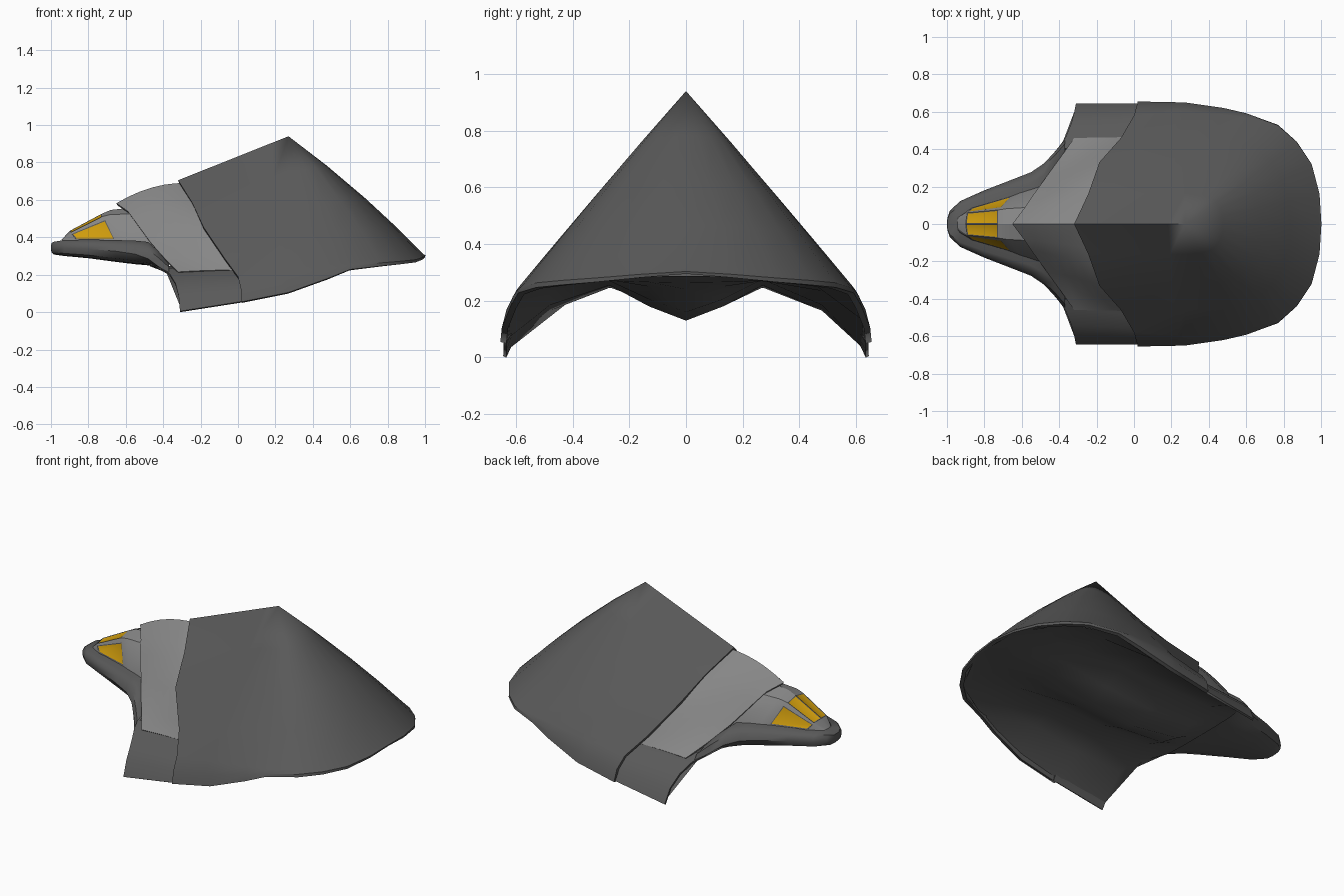
import bpy, bmesh, math
from mathutils import Vector


def material(name, rgb):
    m = bpy.data.materials.new(name)
    m.diffuse_color = (*rgb, 1)
    return m


DARK = material("dark grey plating", (0.10, 0.10, 0.10))
LIGHT = material("light grey plating", (0.24, 0.24, 0.24))
GOLD = material("gold glass", (0.62, 0.33, 0.004))


def lerp(a, b, t):
    return Vector(a).lerp(Vector(b), t)


def loft(name, cols, mats, thick=0.0, centre=(0, 0, 0.3), angle=35, rule=None, inset=0):
    """Skin columns of half-section points, mirrored over y = 0."""
    bm = bmesh.new()
    half = []
    for i in range(len(cols) - 1):
        for j in range(len(cols[0]) - 1):
            q = [Vector(cols[i][j]), Vector(cols[i + 1][j]),
                 Vector(cols[i + 1][j + 1]), Vector(cols[i][j + 1])]
            half.append((q, rule(i, j) if rule else 0))
    # face the surface away from the centre
    score = 0
    for q, _ in half:
        n = (q[2] - q[0]).cross(q[3] - q[1])
        score += n.dot((q[0] + q[1] + q[2] + q[3]) / 4 - Vector(centre))
    for s in (1, -1):
        for q, mi in half:
            vs = [bm.verts.new((p.x, p.y * s, p.z)) for p in q]
            if (score < 0) != (s < 0):
                vs.reverse()
            bm.faces.new(vs).material_index = mi
    bmesh.ops.remove_doubles(bm, verts=bm.verts, dist=0.0005)
    if inset:
        glass = [f for f in bm.faces if f.material_index == 1]
        rim = bmesh.ops.inset_individual(bm, faces=glass, thickness=inset, depth=-0.002)
        for f in rim["faces"]:
            f.material_index = 2
    bm.edges.index_update()
    borders = [e.index for e in bm.edges if e.is_boundary]
    me = bpy.data.meshes.new(name)
    bm.to_mesh(me)
    bm.free()
    for m in mats:
        me.materials.append(m)
    me.shade_smooth()
    me.set_sharp_from_angle(angle=math.radians(angle))
    for i in borders:
        me.edges[i].use_edge_sharp = True
    ob = bpy.data.objects.new(name, me)
    bpy.context.collection.objects.link(ob)
    if thick:
        mod = ob.modifiers.new("thickness", "SOLIDIFY")
        mod.thickness = thick
        mod.offset = -1
    return ob


# Main shell: front edge, then a fan of columns around the apex
apex = (0.27, 0, 0.94)
ts = (0, 0.27, 0.55, 0.77, 1)
front = [(-0.32, 0, 0.705), (-0.245, 0.16, 0.585), (-0.185, 0.33, 0.455),
         (-0.07, 0.46, 0.285), (0.0, 0.58, 0.19), (0.015, 0.635, 0.125), (0.02, 0.655, 0.055)]
fan = [((0.27, 0.60, 0.235), (0.27, 0.65, 0.105)),
       ((0.47, 0.585, 0.255), (0.48, 0.62, 0.18)),
       ((0.59, 0.57, 0.262), (0.60, 0.592, 0.228)),
       ((0.755, 0.515, 0.28), (0.77, 0.53, 0.247)),
       ((0.855, 0.43, 0.288), (0.87, 0.44, 0.256)),
       ((0.935, 0.315, 0.295), (0.95, 0.32, 0.266)),
       ((0.978, 0.16, 0.305), (0.99, 0.16, 0.282)),
       ((0.988, 0, 0.312), (1.0, 0, 0.295))]
shell = [front]
for k, (sh, rim) in enumerate(fan):
    col = []
    for t in ts:
        p = lerp(apex, sh, t)
        bulge = 0.025 * 4 * t * (1 - t) * min(1, k / 3)
        col.append(p + Vector((bulge * 0.6, 0, bulge * 0.6)))
    edge = lerp(sh, rim, 0.5) + (Vector(rim) - Vector((0.2, 0, rim[2]))).normalized() * 0.008
    shell.append(col + [edge, Vector(rim)])
# extra column between front edge and apex keeps the front flanks flat
shell.insert(1, [lerp(p, q, 0.85) for p, q in zip(shell[0], shell[1])])
loft("main_shell", shell, [DARK], 0.022, (0.1, 0, 0.25), 32)

# Light collar between cockpit and shell
a = [(-0.65, 0, 0.582), (-0.59, 0.08, 0.54), (-0.55, 0.14, 0.485),
     (-0.47, 0.25, 0.375), (-0.39, 0.36, 0.285), (-0.32, 0.46, 0.215)]
b = [(-0.27, 0, 0.69), (-0.22, 0.13, 0.595), (-0.17, 0.22, 0.53),
     (-0.13, 0.33, 0.435), (-0.04, 0.42, 0.295), (-0.02, 0.465, 0.225)]
collar = []
for i in range(7):
    t = i / 6
    collar.append([lerp(p, q, t) + Vector((0, 0, 0.03 * 4 * t * (1 - t) * (1 - p[1] / 0.5)))
                   for p, q in zip(a, b)])
loft("collar", collar, [LIGHT], 0.015, (-0.3, 0, 0.2), 32)

# Drooping wing panels
a = [(-0.41, 0.40, 0.235), (-0.365, 0.465, 0.205), (-0.335, 0.54, 0.155),
     (-0.318, 0.605, 0.09), (-0.31, 0.645, 0.005)]
b = [(0.04, 0.43, 0.245), (0.04, 0.49, 0.215), (0.04, 0.56, 0.175),
     (0.04, 0.61, 0.12), (0.04, 0.643, 0.06)]
loft("wing_panels", [a, [lerp(p, q, 0.5) for p, q in zip(a, b)], b],
     [DARK], 0.012, (-0.15, 0.3, 0), 40)

# Nose hull: x, half width, bottom, widest and top heights
hull = [[(-1.0, 0, 0.345)] * 7]
for x, w, zb, zm, zt in [(-0.998, 0.03, 0.32, 0.345, 0.368), (-0.985, 0.07, 0.308, 0.343, 0.376),
                         (-0.93, 0.122, 0.30, 0.342, 0.385), (-0.8, 0.18, 0.288, 0.338, 0.388),
                         (-0.65, 0.238, 0.268, 0.325, 0.385), (-0.55, 0.277, 0.256, 0.31, 0.382),
                         (-0.48, 0.325, 0.25, 0.285, 0.375), (-0.42, 0.39, 0.25, 0.24, 0.322),
                         (-0.37, 0.45, 0.25, 0.21, 0.262)]:
    hull.append([(x, 0, zb), (x, w * 0.6, zb + 0.004), (x, w * 0.9, (zb * 2 + zm) / 3),
                 (x, w, zm), (x, w * 0.95, (zm + zt) / 2 + 0.005), (x, w * 0.8, zt), (x, 0, zt)])
loft("nose_hull", hull, [DARK], 0, (-0.7, 0, 0.335), 45)

# Cockpit with inset gold panes
cab = [[(-0.945, 0, 0.385), (-0.942, 0.025, 0.385), (-0.94, 0.035, 0.383), (-0.935, 0.045, 0.38), (-0.935, 0.05, 0.36)],
       [(-0.9, 0, 0.434), (-0.892, 0.06, 0.427), (-0.888, 0.066, 0.418), (-0.865, 0.086, 0.388), (-0.86, 0.09, 0.36)],
       [(-0.728, 0, 0.526), (-0.728, 0.075, 0.51), (-0.71, 0.09, 0.492), (-0.662, 0.145, 0.39), (-0.66, 0.15, 0.36)],
       [(-0.68, 0, 0.546), (-0.68, 0.082, 0.522), (-0.66, 0.1, 0.495), (-0.61, 0.165, 0.39), (-0.61, 0.17, 0.36)],
       [(-0.56, 0, 0.56), (-0.55, 0.09, 0.525), (-0.52, 0.125, 0.49), (-0.42, 0.225, 0.385), (-0.42, 0.23, 0.33)]]
loft("cockpit", cab, [LIGHT, GOLD, DARK], 0, (-0.7, 0, 0.35), 25,
     lambda i, j: 1 if i == 1 and j in (0, 2) else 0, 0.007)

# Belly: keel ridge, side hollows and wing underside
belly = [(-0.47, (0, 0.245), (0.13, 0.245), (0.27, 0.25), (0.30, 0.258), (0.33, 0.265)),
         (-0.38, (0, 0.21), (0.13, 0.222), (0.27, 0.246), (0.38, 0.222), (0.44, 0.205)),
         (-0.305, (0, 0.17), (0.13, 0.2), (0.27, 0.247), (0.48, 0.165), (0.638, 0.02)),
         (0.0, (0, 0.13), (0.13, 0.18), (0.27, 0.255), (0.48, 0.185), (0.635, 0.062)),
         (0.3, (0, 0.16), (0.13, 0.205), (0.27, 0.275), (0.48, 0.235), (0.632, 0.125)),
         (0.6, (0, 0.24), (0.13, 0.25), (0.27, 0.27), (0.45, 0.26), (0.575, 0.235)),
         (0.85, (0, 0.264), (0.13, 0.266), (0.25, 0.27), (0.36, 0.268), (0.44, 0.262)),
         (0.98, (0, 0.288), (0.05, 0.288), (0.1, 0.286), (0.14, 0.284), (0.17, 0.282))]
loft("belly", [[(r[0], y, z) for y, z in r[1:]] for r in belly], [DARK], 0, (0.1, 0, 0.8), 50)
